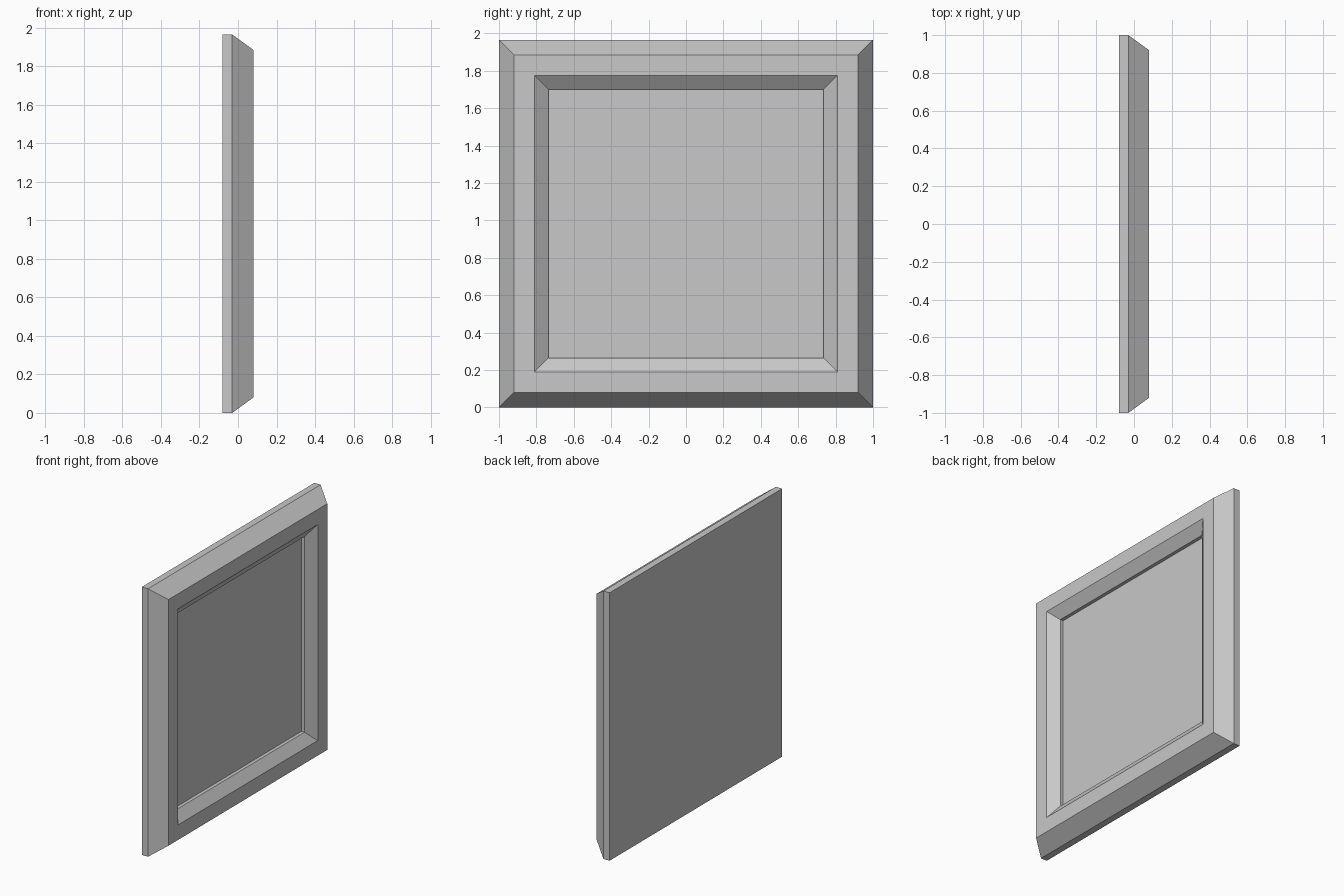
import bpy
import bmesh

cube = bpy.data.objects.get("Cube")
if cube:
    bpy.data.objects.remove(cube, do_unlink=True)

HALF_W, HEIGHT = 1.0, 1.965

grey = bpy.data.materials.new("plain_grey")
grey.use_nodes = True
colour = (0.58, 0.58, 0.58, 1)
grey.diffuse_color = colour
grey.node_tree.nodes["Principled BSDF"].inputs["Base Color"].default_value = colour

# Cross-section of the moulding, back to panel: (depth x, inset from outer edge)
profile = [
    (-0.08, 0.0),     # back edge
    (-0.03, 0.0),     # straight side
    (0.08, 0.08),     # outer bevel
    (0.08, 0.19),     # flat frame face
    (0.025, 0.265),   # inner bevel
    (0.0, 0.265),     # step down to the panel
]


def add_ring(bm, x, inset):
    """Rectangular loop of vertices, counter-clockwise seen from +x."""
    w, low, high = HALF_W - inset, inset, HEIGHT - inset
    return [bm.verts.new((x, y, z))
            for y, z in ((-w, low), (w, low), (w, high), (-w, high))]


# Sweep the moulding round the rectangle, then close the back and the panel
bm = bmesh.new()
rings = [add_ring(bm, x, inset) for x, inset in profile]
for a, b in zip(rings, rings[1:]):
    for i in range(4):
        j = (i + 1) % 4
        bm.faces.new((a[i], a[j], b[j], b[i]))
bm.faces.new(rings[0][::-1])
bm.faces.new(rings[-1])
bmesh.ops.recalc_face_normals(bm, faces=bm.faces[:])

mesh = bpy.data.meshes.new("framed_panel")
bm.to_mesh(mesh)
bm.free()
mesh.materials.append(grey)
panel = bpy.data.objects.new("framed_panel", mesh)
bpy.context.collection.objects.link(panel)
